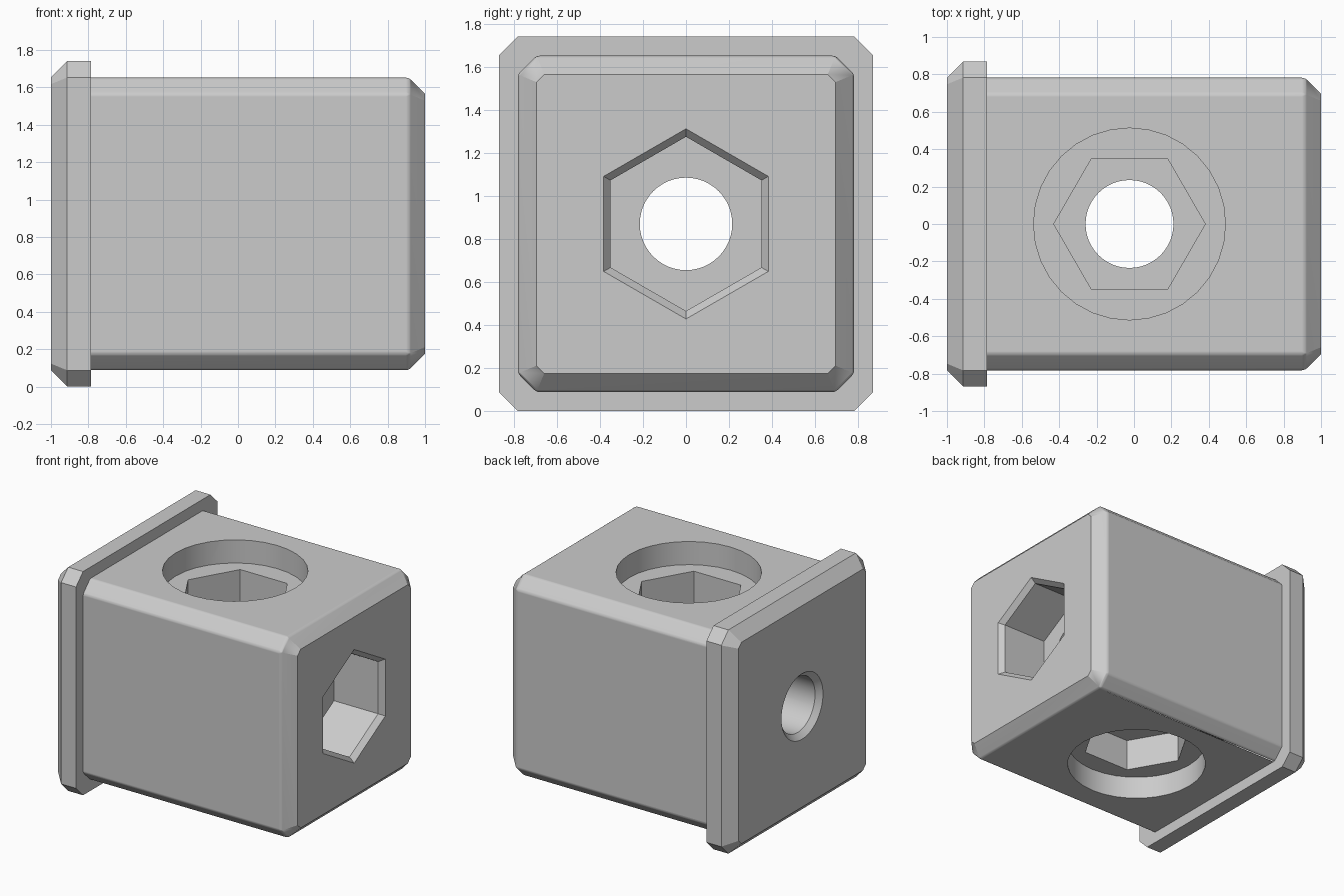
import bpy, bmesh, math
from mathutils import Vector

if "Cube" in bpy.data.objects:
    bpy.data.objects.remove(bpy.data.objects["Cube"], do_unlink=True)

MID = 0.87      # height of the block's centre line
BORE_X = -0.024  # where the vertical bore sits along the block
CUT = 0.087     # chamfer size

grey = bpy.data.materials.new("light grey")
grey.use_nodes = True
colour = (0.6, 0.6, 0.6, 1)
grey.diffuse_color = colour
grey.node_tree.nodes["Principled BSDF"].inputs["Base Color"].default_value = colour


def loft(name, rings, soften=None):
    """Skin a list of point rings into a closed solid."""
    bm = bmesh.new()
    loops = [[bm.verts.new(p) for p in ring] for ring in rings]
    n = len(loops[0])
    for a, b in zip(loops, loops[1:]):
        for i in range(n):
            j = (i + 1) % n
            bm.faces.new((a[i], a[j], b[j], b[i]))
    bm.faces.new(loops[0][::-1])
    bm.faces.new(loops[-1])
    bmesh.ops.recalc_face_normals(bm, faces=bm.faces)
    if soften:
        edges = [e for e in bm.edges if soften(e)]
        bmesh.ops.bevel(bm, geom=edges, offset=0.015, segments=3,
                        profile=0.5, affect='EDGES')
    mesh = bpy.data.meshes.new(name)
    bm.to_mesh(mesh)
    bm.free()
    mesh.materials.append(grey)
    obj = bpy.data.objects.new(name, mesh)
    bpy.context.collection.objects.link(obj)
    return obj


def octagon(x, half, cut):
    """Square outline with cut corners, across the block."""
    k = half - cut
    pts = [(half, -k), (half, k), (k, half), (-k, half),
           (-half, k), (-half, -k), (-k, -half), (k, -half)]
    return [Vector((x, y, MID + z)) for y, z in pts]


def cutter(axis, sides, stations):
    """Stepped or tapered drill made of (position, radius) stations."""
    rings = []
    for pos, r in stations:
        ring = []
        for i in range(sides):
            a = math.tau * i / sides
            u, v = r * math.cos(a), r * math.sin(a)
            ring.append((pos, v, MID + u) if axis == 'x' else (BORE_X + u, v, pos))
        rings.append(ring)
    return loft("cutter", rings)


def combine(target, tool, operation):
    mod = target.modifiers.new("combine", 'BOOLEAN')
    mod.operation, mod.solver, mod.object = operation, 'EXACT', tool
    bpy.context.view_layer.objects.active = target
    bpy.ops.object.modifier_apply(modifier=mod.name)
    bpy.data.objects.remove(tool, do_unlink=True)


# Block with chamfered, slightly softened long edges
inner_cut = CUT * (math.sqrt(2) - 1)
block = loft("drilled_block",
             [octagon(-0.88, 0.782, CUT), octagon(1 - CUT, 0.782, CUT),
              octagon(1, 0.782 - CUT, inner_cut)],
             lambda e: max(v.co.x for v in e.verts) < 0.95
             and max(v.co.x for v in e.verts) > 0)

# Flange at the closed end
flange = loft("flange", [octagon(-1, 0.87 - CUT, inner_cut),
                         octagon(-1 + CUT, 0.87, CUT), octagon(-0.785, 0.87, CUT)])
combine(block, flange, 'UNION')

# Lengthwise bore with a countersunk mouth, and its tapered hexagon pocket
combine(block, cutter('x', 48, [(-1.04, 0.295), (-0.96, 0.215), (0.8, 0.215)]), 'DIFFERENCE')
combine(block, cutter('x', 6, [(0.58, 0.405), (0.96, 0.405), (1.04, 0.479)]), 'DIFFERENCE')

# Vertical bore with a round recess and a hexagon pocket at both ends
combine(block, cutter('z', 48, [(-0.2, 0.235), (2, 0.235)]), 'DIFFERENCE')
for s in (-1, 1):
    for sides, radius, floor in ((32, 0.513, 0.602), (6, 0.405, 0.352)):
        tool = cutter('z', sides, [(MID + s * floor, radius), (MID + s, radius)])
        combine(block, tool, 'DIFFERENCE')

# Smooth the round walls, keep the chamfers crisp
bpy.ops.object.select_all(action='DESELECT')
block.select_set(True)
bpy.context.view_layer.objects.active = block
bpy.ops.object.shade_smooth_by_angle(angle=math.radians(30))
weighted = block.modifiers.new("even_shading", 'WEIGHTED_NORMAL')
weighted.keep_sharp = True
